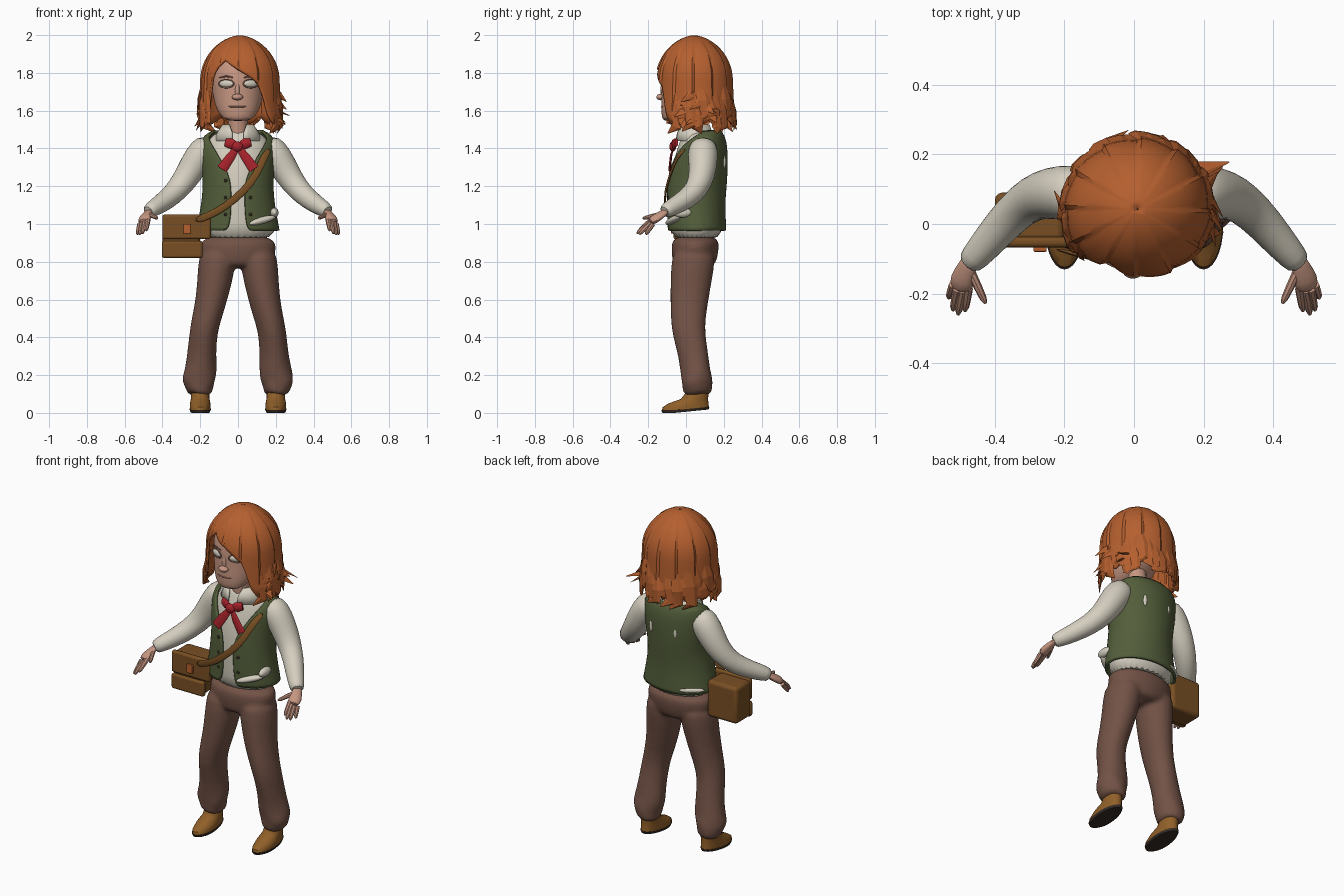
import bpy, bmesh, math, random
from math import sin, cos, pi, asin, sqrt
from mathutils import Vector

random.seed(4)
if "Cube" in bpy.data.objects:
    bpy.data.objects.remove(bpy.data.objects["Cube"])


def material(name, r, g, b):
    m = bpy.data.materials.new(name)
    m.use_nodes = True
    m.diffuse_color = (r, g, b, 1)
    m.node_tree.nodes["Principled BSDF"].inputs["Base Color"].default_value = (r, g, b, 1)
    return m


HAIR = material("copper hair", .46, .115, .028)
PANTS = material("brown cloth", .17, .085, .061)
VEST = material("olive green", .087, .112, .043)
SHIRT = material("cream cloth", .66, .62, .52)
SKIN = material("skin", .56, .305, .22)
BAG = material("bag leather", .19, .078, .017)
SHOE = material("shoe leather", .28, .115, .022)
DARK = material("dark brown", .035, .024, .019)
RED = material("red ribbon", .38, .016, .024)
LIP = material("lip", .34, .165, .12)


def finish(obj, mat, angle=40):
    obj.data.materials.append(mat)
    bpy.ops.object.select_all(action='DESELECT')
    obj.select_set(True)
    bpy.context.view_layer.objects.active = obj
    if angle:
        bpy.ops.object.shade_smooth_by_angle(angle=math.radians(angle))
    return obj


def skin_rings(name, rings, mat, closed=True, cap=True, subdiv=0, thick=0, angle=40):
    """Bridge equal-length rings of points into one surface."""
    bm = bmesh.new()
    vs = [[bm.verts.new(p) for p in ring] for ring in rings]
    n = len(vs[0])
    for a, b in zip(vs, vs[1:]):
        for i in range(n if closed else n - 1):
            j = (i + 1) % n
            bm.faces.new((a[i], a[j], b[j], b[i]))
    if cap and closed:
        bm.faces.new(vs[0])
        bm.faces.new(vs[-1])
    bmesh.ops.recalc_face_normals(bm, faces=bm.faces)
    me = bpy.data.meshes.new(name)
    bm.to_mesh(me)
    bm.free()
    obj = bpy.data.objects.new(name, me)
    bpy.context.collection.objects.link(obj)
    finish(obj, mat, angle)
    if subdiv:
        obj.modifiers.new("smooth", 'SUBSURF').levels = subdiv
    if thick:
        mod = obj.modifiers.new("thickness", 'SOLIDIFY')
        mod.thickness, mod.offset = thick, 0
    return obj


def ellipse(x, y, z, rx, ry, n=28, gap=None, ripple=0):
    """Level ring; a gap leaves the front open by that half width."""
    pts = []
    for i in range(n):
        if gap is None:
            a = 2 * pi * i / n
        else:
            g = asin(min(.98, gap / rx))
            a = -pi / 2 + g + (2 * pi - 2 * g) * i / (n - 1)
        k = 1 + ripple * sin(3 * a + z * 60)
        pts.append((x + rx * k * cos(a), y + ry * k * sin(a), z + ripple * .2 * sin(2 * a)))
    return pts


def tube(name, path, mat, ref=(1, 0, 0), flat=1, n=12, **kw):
    """Path of (x, y, z, radius); flat squashes it along the ref direction."""
    P = [Vector(p[:3]) for p in path]
    rings = []
    for i, p in enumerate(P):
        t = (P[min(i + 1, len(P) - 1)] - P[max(i - 1, 0)]).normalized()
        a = t.cross(Vector(ref)).normalized()
        b = t.cross(a)
        r = path[i][3]
        rings.append([p + a * r * cos(2 * pi * k / n) + b * r * flat * sin(2 * pi * k / n) for k in range(n)])
    return skin_rings(name, rings, mat, **kw)


def ball(name, loc, size, mat, rot=(0, 0, 0)):
    bpy.ops.mesh.primitive_uv_sphere_add(segments=20, ring_count=12, location=loc, rotation=rot)
    o = bpy.context.object
    o.name, o.scale = name, size
    return finish(o, mat, 60)


def box(name, loc, size, mat, bevel):
    bpy.ops.mesh.primitive_cube_add(size=1, location=loc)
    o = bpy.context.object
    o.name, o.scale = name, size
    bpy.ops.object.transform_apply(location=False, rotation=False, scale=True)
    mod = o.modifiers.new("round", 'BEVEL')
    mod.width, mod.segments = bevel, 3
    return finish(o, mat)


def interp(x, table):
    for (x0, y0), (x1, y1) in zip(table, table[1:]):
        if x <= x1:
            return y0 + (y1 - y0) * max(0, (x - x0) / (x1 - x0))
    return table[-1][1]


# Trouser hips and legs melted into one surface, with a shoe per side
hips = [(.042, .765, .1, .1), (.045, .8, .185, .118), (.048, .87, .207, .127), (.052, .945, .2, .128)]
parts = [skin_rings("trousers", [ellipse(0, *h) for h in hips], PANTS)]
leg = [(.105, .045, .88, .098, .118, 0), (.113, .035, .77, .1, .115, 0), (.134, .02, .62, .086, .104, .01),
       (.164, .012, .5, .08, .092, .03), (.184, .016, .42, .074, .088, .04), (.192, .042, .3, .077, .08, .04),
       (.198, .052, .22, .088, .08, .06), (.21, .058, .17, .09, .084, .07), (.206, .06, .13, .07, .078, .05),
       (.2, .06, .09, .07, .08, .03)]
shoe = [(-.003, .012, .054, .124), (-.002, .03, .055, .122), (.012, .05, .053, .105),
        (.045, .07, .048, .073), (.058, .1, .048, .06), (.058, .13, .046, .058)]
sole = [(-.003, 0, .052, .122), (-.003, .014, .057, .128)]
for side, s in (("left", 1), ("right", -1)):
    parts.append(skin_rings("trouser_leg", [ellipse(s * x, y, z, rx, ry, ripple=k)
                                            for x, y, z, rx, ry, k in leg], PANTS))
    for part, rows, mat in (("shoe", shoe, SHOE), ("sole", sole, DARK)):
        o = skin_rings(side + "_" + part, [ellipse(s * .2, *r) for r in rows], mat)
        for v in o.data.vertices:
            v.co.z += .1 * max(0, v.co.y + .06)
bpy.ops.object.select_all(action='DESELECT')
for o in parts:
    o.select_set(True)
trousers = bpy.context.view_layer.objects.active = parts[0]
bpy.ops.object.join()
trousers.modifiers.new("round", 'SUBSURF').levels = 1
melt = trousers.modifiers.new("melt", 'REMESH')
melt.mode, melt.voxel_size, melt.use_smooth_shade = 'VOXEL', .011, True
relax = trousers.modifiers.new("relax", 'SMOOTH')
relax.factor, relax.iterations = .5, 8

# Shirt body, collar and open vest
shirt = [(.055, .91, .2, .135), (.055, 1, .196, .135), (.05, 1.1, .175, .134), (.055, 1.2, .165, .139),
         (.065, 1.32, .178, .135), (.075, 1.42, .18, .115), (.07, 1.475, .13, .09), (.06, 1.5, .08, .07)]
skin_rings("shirt_body", [ellipse(0, *r) for r in shirt], SHIRT, subdiv=1)
collar = [(.05, 1.44, .125, .105, .03), (.045, 1.485, .105, .09, .03), (.045, 1.525, .078, .075, .045)]
skin_rings("shirt_collar", [ellipse(0, *r[:4], gap=r[4]) for r in collar], SHIRT, closed=False, thick=.01)
vest = [(.055, .965, .212, .15, .06), (.055, 1, .208, .15, .042), (.05, 1.1, .188, .148, .036),
        (.055, 1.2, .179, .153, .036), (.062, 1.27, .184, .152, .052), (.068, 1.35, .193, .147, .1),
        (.08, 1.42, .198, .13, .14), (.1, 1.465, .18, .1, .165), (.11, 1.49, .13, .07, .125)]
skin_rings("vest", [ellipse(0, *r[:4], n=40, gap=r[4], ripple=.008) for r in vest], VEST,
           closed=False, subdiv=1, thick=.014)
for z in (1.05, 1.14, 1.23):
    for x in (-.065, .065):
        ball("vest_button", (x, -.093, z), (.009, .006, .009), DARK)
# Loose shirt folds over the vest hem and back
ball("front_shirt_fold", (.13, -.07, 1.02), (.08, .022, .018), SHIRT, (0, -.25, .45))
ball("side_shirt_fold", (.193, -.02, 1.06), (.022, .05, .026), SHIRT)
ball("back_shirt_fold", (-.15, .158, .99), (.07, .015, .014), SHIRT, (0, 0, .6))
for x in (-.07, .09):
    ball("back_shirt_gap", (x, .202, 1.33), (.012, .01, .035), SHIRT)

# Sleeves and hands
sleeve = [(.14, .09, 1.42, .068), (.185, .09, 1.39, .082), (.235, .09, 1.31, .077), (.288, .078, 1.222, .067),
          (.345, .035, 1.155, .059), (.41, -.04, 1.106, .051), (.462, -.1, 1.075, .042), (.478, -.117, 1.063, .034)]
fingers = [(.476, -.185, 1.02, .486, -.25, .965), (.492, -.192, 1.01, .506, -.26, .95),
           (.508, -.188, 1.005, .521, -.248, .945), (.52, -.175, 1.0, .533, -.213, .945),
           (.468, -.14, 1.05, .427, -.228, 1.03)]
for side, s in (("left", 1), ("right", -1)):
    tube(side + "_sleeve", [(s * x, y, z, r) for x, y, z, r in sleeve], SHIRT, n=16, subdiv=1)
    palm = [(.47, -.1, 1.07, .026), (.482, -.128, 1.052, .029), (.494, -.16, 1.03, .039), (.5, -.192, 1.008, .033)]
    tube(side + "_palm", [(s * x, y, z, r) for x, y, z, r in palm], SKIN, ref=(0, .5, 1), flat=.6, subdiv=1)
    for ax, ay, az, bx, by, bz in fingers:
        a, b = Vector((s * ax, ay, az)), Vector((s * bx, by, bz))
        tube(side + "_finger", [(*a.lerp(b, t), r) for t, r in ((0, .013), (.5, .012), (.85, .01), (1, .005))],
             SKIN, n=8)

# Head and face
tube("neck", [(0, .04, 1.42, .058), (0, .035, 1.5, .052), (0, .02, 1.62, .055)], SKIN)
head = [(-.08, 1.545, .045, .035), (-.066, 1.56, .084, .062), (-.032, 1.605, .115, .1), (-.002, 1.66, .13, .13),
        (.015, 1.72, .14, .144), (.028, 1.8, .15, .158), (.04, 1.87, .13, .14), (.04, 1.92, .08, .09)]
skin_rings("head", [ellipse(0, *r) for r in head], SKIN, subdiv=1)
ball("nose", (-.003, -.134, 1.672), (.03, .023, .017), SKIN)
ball("nose_bridge", (-.003, -.122, 1.705), (.014, .014, .04), SKIN)
ball("upper_lip", (-.003, -.12, 1.622), (.05, .013, .006), LIP, (.2, 0, 0))
ball("lower_lip", (-.003, -.117, 1.608), (.04, .012, .008), LIP)
for side, s in (("left", 1), ("right", -1)):
    x = s * .065 + .003
    ball(side + "_eye", (x, -.11, 1.743), (.041, .012, .019), SHIRT, (0, 0, s * .42))
    bpy.ops.mesh.primitive_torus_add(major_radius=.043, minor_radius=.004, major_segments=28, minor_segments=6,
                                     location=(x, -.114, 1.743), rotation=(pi / 2, 0, s * .42))
    rim = bpy.context.object
    rim.name, rim.scale = side + "_eye_rim", (1, .53, 1)
    finish(rim, LIP)
    tube(side + "_eyebrow", [(x - s * .035, -.126, 1.776, .003), (x, -.12, 1.783, .005),
                             (x + s * .04, -.088, 1.774, .002)], LIP, ref=(0, 1, 0), n=6)

# Hair cap: each column falls to its own hem, leaving the face open
fringe = [(-1.1, 1.53), (-.97, 1.55), (-.88, 1.64), (-.82, 1.76), (-.68, 1.82), (-.46, 1.865), (-.2, 1.835),
          (.05, 1.805), (.3, 1.775), (.52, 1.735), (.64, 1.68), (.78, 1.58), (.95, 1.53)]
TOP, COLS, ROWS, LOCKS = 1.992, 96, 18, 12


def hair_point(d, z, grow=1):
    f = sqrt(max(0, 1 - ((z - 1.76) / .232) ** 2)) if z > 1.76 else 1 + .2 * (1.76 - z)
    step = ((d + pi) * LOCKS / (2 * pi) + .001) % 1
    f = f ** 1.15 * grow * (.975 + .05 * step)
    return Vector((.01 + .2 * f * sin(d), .043 - .195 * f * cos(d), z))


rings = []
for r in range(ROWS + 1):
    ring = []
    for c in range(COLS):
        d = -pi + 2 * pi * c / COLS
        hem = interp(d, fringe)
        if abs(d) > 1:
            hem += .035 * abs((c % 8) - 4) / 4
        ring.append(hair_point(d, TOP - (TOP - hem) * max(.003, r / ROWS) ** 1.7))
    rings.append(ring)
skin_rings("hair_cap", rings, HAIR, cap=False, thick=.014, angle=32)


# Hair locks: flat pointed blades with flicked tips
def lock(d, z0, z1, flick, width):
    a, b, c = hair_point(d, z0, .97), hair_point(d + .06, (z0 + z1) / 2, 1.03), hair_point(d + .1, z1 + .035, 1.03)
    out = Vector((sin(d), -cos(d), 0))
    tip = hair_point(d + random.uniform(-.25, .25), z1) + out * flick
    path = [(*a, width * .5), (*b, width), (*c, width * .8), (*tip, .002)]
    tube("hair_lock", path, HAIR, ref=out, flat=.3, n=6, angle=0)


for i in range(24):
    lock(1.0 + (2 * pi - 2.05) * i / 23, random.uniform(1.66, 1.78), random.uniform(1.47, 1.56),
         random.uniform(-.02, .025), .04)
for i in range(8):
    lock(1.15 + .13 * i, 1.7, random.uniform(1.52, 1.65), random.uniform(.03, .085), .034)
for i in range(5):
    lock(-1.0 - .16 * i, 1.64, random.uniform(1.51, 1.54), random.uniform(.0, .04), .034)

# Ribbon bow
ball("bow_knot", (-.003, -.07, 1.41), (.03, .018, .027), RED)
for s in (1, -1):
    tube("bow_tail", [(0, -.066, 1.41, .014), (s * .04, -.08, 1.355, .024), (s * .085, -.086, 1.29, .028)], RED,
         ref=(0, 1, 0), flat=.25, n=8)
    tube("bow_loop", [(0, -.064, 1.41, .014), (s * .035, -.064, 1.425, .028), (s * .066, -.05, 1.432, .022)], RED,
         ref=(0, 1, 0), flat=.45, n=8)

# Shoulder bag and strap
box("bag_body", (-.3, .02, .93), (.2, .14, .22), BAG, .02)
box("bag_flap", (-.272, -.052, .985), (.256, .03, .13), BAG, .012)
box("bag_pocket", (-.295, -.05, .865), (.215, .03, .09), BAG, .012)
box("bag_buckle", (-.27, -.072, .975), (.038, .016, .052), HAIR, .004)
strap = [(.165, .0, 1.4), (.14, -.047, 1.36), (.1, -.085, 1.26), (.03, -.112, 1.17), (-.07, -.112, 1.09),
         (-.14, -.095, 1.05), (-.23, -.07, 1.015)]
tube("bag_strap", [(*p, .021) for p in strap], BAG, ref=(0, 1, 0), flat=.3, n=8, subdiv=1)
